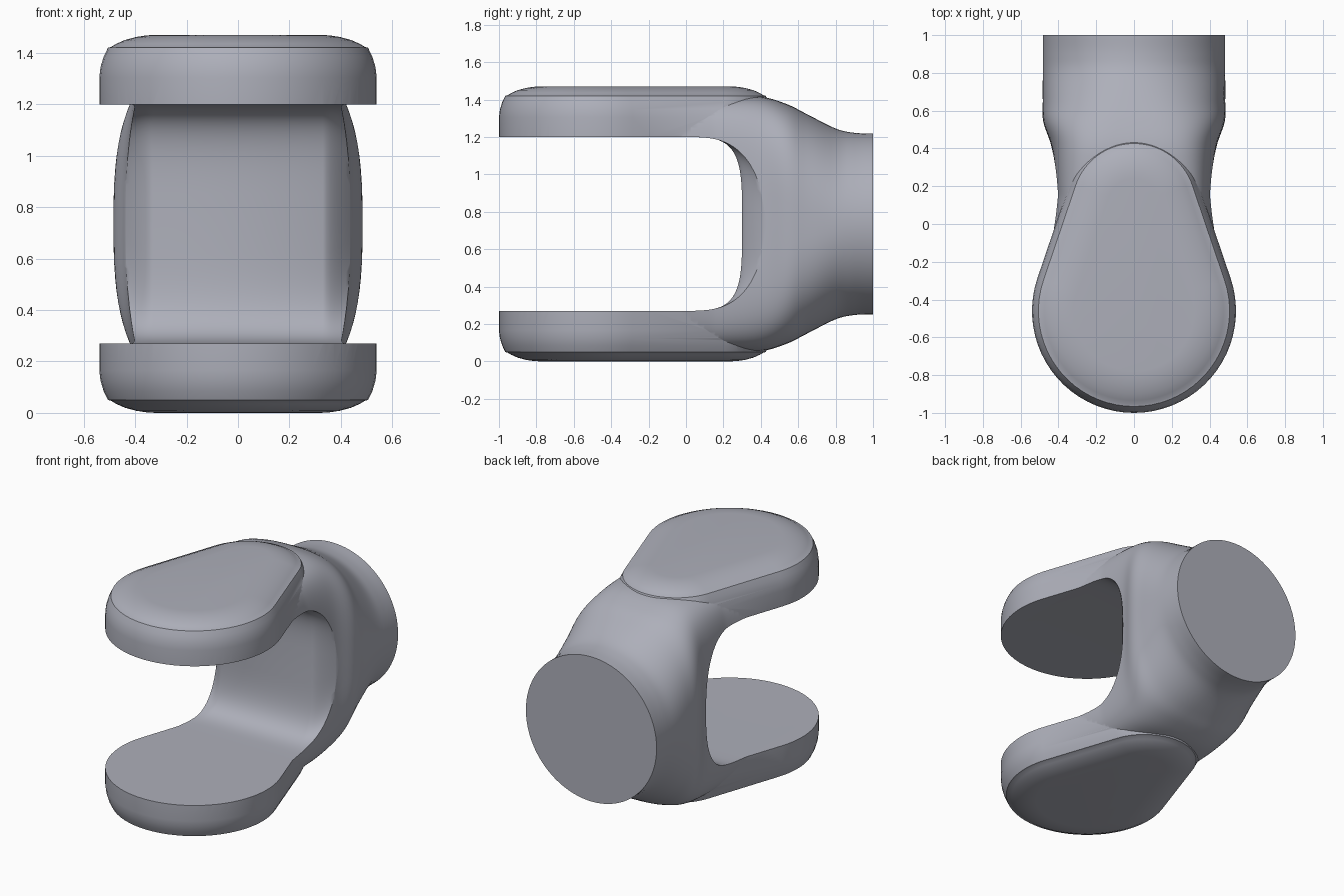
import bpy, bmesh, math
from mathutils import Vector

if "Cube" in bpy.data.objects:
    bpy.data.objects.remove(bpy.data.objects["Cube"])

MID = 0.735  # height of the symmetry plane


def spow(v, p):
    return math.copysign(abs(v) ** p, v)


def loft(name, rings):
    """Closed solid through equally sized point rings."""
    bm = bmesh.new()
    rows = [[bm.verts.new(p) for p in ring] for ring in rings]
    for a, b in zip(rows, rows[1:]):
        for i in range(len(a)):
            j = (i + 1) % len(a)
            bm.faces.new((a[i], a[j], b[j], b[i]))
    bm.faces.new(rows[0])
    bm.faces.new(rows[-1])
    bmesh.ops.recalc_face_normals(bm, faces=bm.faces)
    mesh = bpy.data.meshes.new(name)
    bm.to_mesh(mesh)
    bm.free()
    obj = bpy.data.objects.new(name, mesh)
    bpy.context.collection.objects.link(obj)
    return obj


def spline(keys, steps):
    """Smooth samples through key tuples."""
    out = []
    for i in range(len(keys) - 1):
        quad = [Vector(keys[max(0, min(len(keys) - 1, i + k))]) for k in (-1, 0, 1, 2)]
        p, a, b, n = quad
        for s in range(steps):
            t = s / steps
            out.append(((a * 2) + (b - p) * t + (p * 2 - a * 5 + b * 4 - n) * t * t
                        + (a * 3 - p - b * 3 + n) * t ** 3) / 2)
    return out + [Vector(keys[-1])]


def combine(target, tool, operation):
    mod = target.modifiers.new(operation, 'BOOLEAN')
    mod.operation, mod.object, mod.solver = operation, tool, 'EXACT'
    bpy.context.view_layer.objects.active = target
    bpy.ops.object.modifier_apply(modifier=mod.name)
    bpy.data.objects.remove(tool)


# Shank and neck: y, half width, half height, squareness
keys = [(-.3, .50, .66, 6), (-.1, .452, .68, 5), (.1, .42, .68, 5), (.2, .415, .68, 5),
        (.4, .435, .68, 4), (.54, .48, .64, 3.2), (.65, .483, .585, 2.6),
        (.8, .483, .51, 2.1), (.9, .483, .487, 2), (1, .483, .483, 2)]
N = 96


def section(row):
    y, w, h, n = keys4(row)
    ring = []
    for i in range(N):
        a = math.tau * i / N
        ring.append((w * spow(math.cos(a), 2 / n), y, MID + h * spow(math.sin(a), 2 / n)))
    return ring


def keys4(row):
    return row[0], min(row[1], .5), row[2], row[3]


fork = loft("clevis_fork", [section(r) for r in spline(keys, 5)])


# Arm heads: teardrop plan, rounded rim, ledge and softly domed pad
def teardrop(inset, z):
    big, small, y0, y1 = .54 - inset, .36 - inset, -.46, .1
    lean = math.asin((big - small) / (y1 - y0))
    ring = []
    for centre, radius, start, end in ((y1, small, lean, math.pi - lean),
                                       (y0, big, math.pi - lean, math.tau + lean)):
        for i in range(41):
            a = start + (end - start) * i / 40
            ring.append((radius * math.cos(a), centre + radius * math.sin(a), z))
    return ring


rim = [(.57, 0), (.61, .005), (.65, .017), (.685, .034), (.688, .046),
       (.70, .066), (.715, .10), (.727, .145), (.733, .185), (.735, .22)]
layers = [(-z, s) for z, s in reversed(rim)] + rim
combine(fork, loft("arm_heads", [teardrop(s, MID + z) for z, s in layers]), 'UNION')


# Slot between the arms, flaring back toward both sides
def slot_ring(x):
    f = min(1, max(0, (abs(x) - .33) / .15))
    n = 4 - 1.6 * f
    depth = .32 + .18 * f ** 1.4
    ring = [(x, -1.3, MID - .465)]
    for i in range(49):
        a = math.pi * (i / 48 - .5)
        ring.append((x, -.02 + depth * spow(math.cos(a), 2 / n),
                     MID + .465 * spow(math.sin(a), 2 / n)))
    return ring + [(x, -1.3, MID + .465)]


half = [.33 + .015 * i for i in range(11)] + [.7]
stations = [-x for x in reversed(half)] + half
combine(fork, loft("slot_cutter", [slot_ring(x) for x in stations]), 'DIFFERENCE')

# Single grey material
steel = bpy.data.materials.new("light_steel_grey")
steel.use_nodes = True
colour = (.42, .43, .49, 1)
steel.diffuse_color = colour
steel.node_tree.nodes["Principled BSDF"].inputs["Base Color"].default_value = colour
fork.data.materials.clear()
fork.data.materials.append(steel)

# Smooth surfaces with crisp slot and end edges
bpy.ops.object.select_all(action='DESELECT')
fork.select_set(True)
bpy.context.view_layer.objects.active = fork
bpy.ops.object.shade_smooth_by_angle(angle=math.radians(32))
